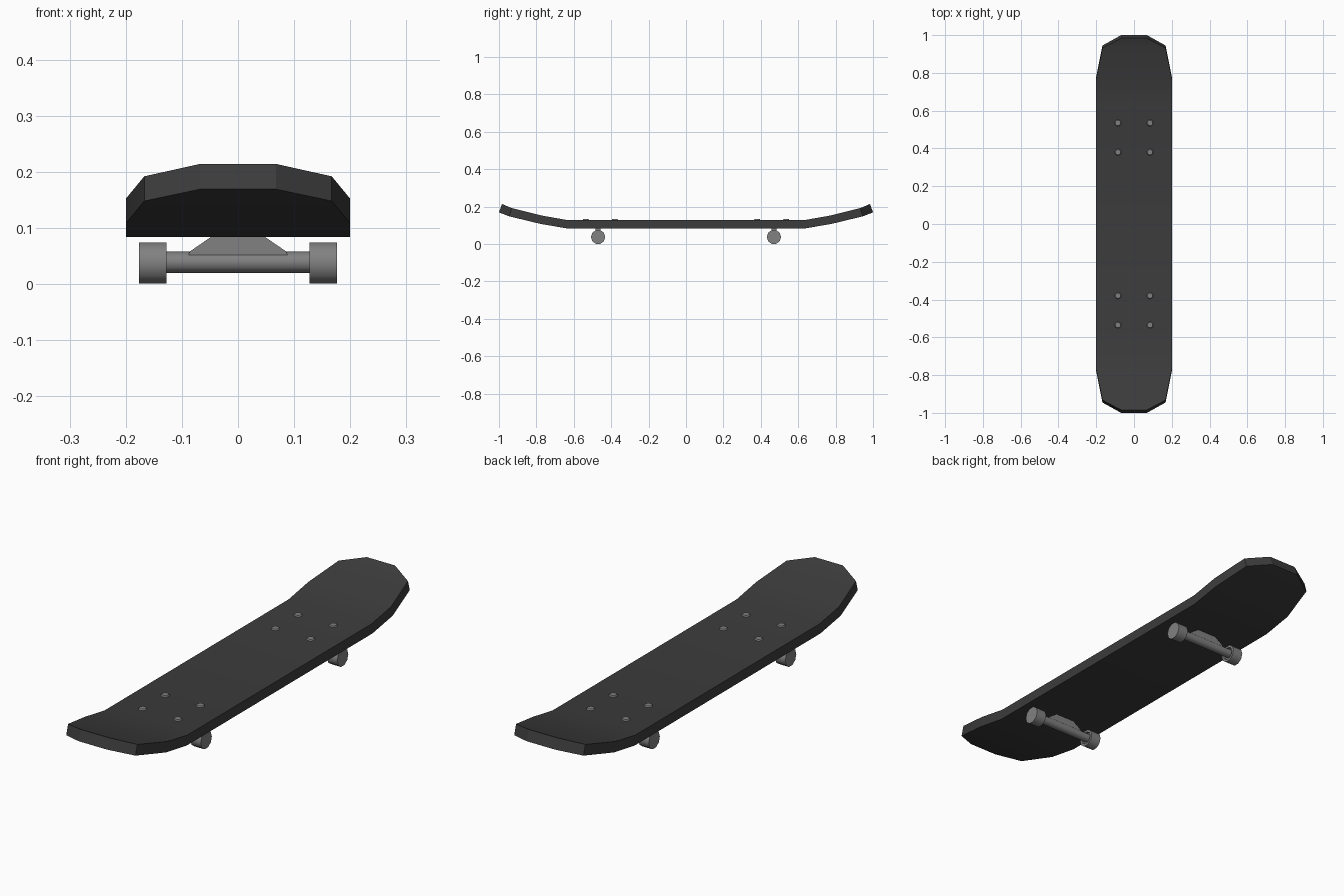
import bpy, bmesh
from math import pi, sin, cos

if "Cube" in bpy.data.objects:
    bpy.data.objects.remove(bpy.data.objects["Cube"])


def material(name, v):
    m = bpy.data.materials.new(name)
    m.diffuse_color = (v, v, v, 1)
    m.use_nodes = True
    m.node_tree.nodes["Principled BSDF"].inputs["Base Color"].default_value = m.diffuse_color
    return m


dark = material("grip_black", 0.045)
metal = material("metal_grey", 0.22)


def finish(name, bm, mat, angle=40):
    bmesh.ops.recalc_face_normals(bm, faces=bm.faces[:])
    me = bpy.data.meshes.new(name)
    bm.to_mesh(me)
    bm.free()
    me.materials.append(mat)
    ob = bpy.data.objects.new(name, me)
    bpy.context.collection.objects.link(ob)
    bpy.ops.object.select_all(action='DESELECT')
    ob.select_set(True)
    bpy.context.view_layer.objects.active = ob
    bpy.ops.object.shade_smooth_by_angle(angle=angle * pi / 180)
    return ob


def lathe_x(name, profile, y, z, mat, sides=10):
    # profile of (x, radius) points spun round an axis parallel to x
    bm = bmesh.new()
    rings = [[bm.verts.new((x, y + r * cos(2 * pi * i / sides), z + r * sin(2 * pi * i / sides)))
              for i in range(sides)] for x, r in profile]
    for a, b in zip(rings, rings[1:]):
        for i in range(sides):
            j = (i + 1) % sides
            bm.faces.new((a[i], a[j], b[j], b[i]))
    bm.faces.new(rings[0])
    bm.faces.new(rings[-1])
    return finish(name, bm, mat)


# Deck: half width, top y, top z, bottom y, bottom z at each station
half = [(0.2, 0.635, 0.128, 0.64, 0.084),
        (0.2, 0.77, 0.152, 0.78, 0.108),
        (0.167, 0.932, 0.192, 0.945, 0.148),
        (0.068, 0.984, 0.214, 1.0, 0.169)]
stations = [(w, -ty, tz, -by, bz) for w, ty, tz, by, bz in reversed(half)] + half
bm = bmesh.new()
rows = [[bm.verts.new(c) for c in ((-w, ty, tz), (w, ty, tz), (w, by, bz), (-w, by, bz))]
        for w, ty, tz, by, bz in stations]
for a, b in zip(rows, rows[1:]):
    for i in range(4):
        j = (i + 1) % 4
        bm.faces.new((a[i], a[j], b[j], b[i]))
bm.faces.new(rows[0])
bm.faces.new(rows[-1])
finish("deck", bm, dark, 30)

for end, s in (("front", -1), ("back", 1)):
    y = 0.47 * s
    # Axle
    lathe_x(end + "_axle", [(-0.135, 0.019), (0.135, 0.019)], y, 0.039, metal, 12)

    # Hanger: tapered block between axle and deck
    bm = bmesh.new()
    prof = [(-0.09, 0.045), (0.09, 0.045), (0.086, 0.058), (0.045, 0.086), (-0.045, 0.086), (-0.086, 0.058)]
    f = bm.faces.new([bm.verts.new((x, y - 0.013, z)) for x, z in prof])
    ext = bmesh.ops.extrude_face_region(bm, geom=[f])
    bmesh.ops.translate(bm, vec=(0, 0.026, 0),
                        verts=[v for v in ext["geom"] if isinstance(v, bmesh.types.BMVert)])
    finish(end + "_hanger", bm, metal, 20)

    # Wheels, recessed on the inner face
    for side, d in (("left", -1), ("right", 1)):
        prof = [(0.135, 0.015), (0.135, 0.026), (0.127, 0.028), (0.127, 0.0385), (0.176, 0.0385)]
        lathe_x(f"{end}_{side}_wheel", [(x * d, r) for x, r in prof], y, 0.0385 * cos(pi / 10) + 0.001, metal)

    # Deck bolts
    for yb in (0.38, 0.535):
        for x in (-0.085, 0.085):
            bm = bmesh.new()
            bmesh.ops.create_cone(bm, cap_ends=True, segments=12, radius1=0.019, radius2=0.014, depth=0.008)
            bmesh.ops.translate(bm, vec=(x, yb * s, 0.129), verts=bm.verts[:])
            finish(end + "_bolt", bm, metal)
